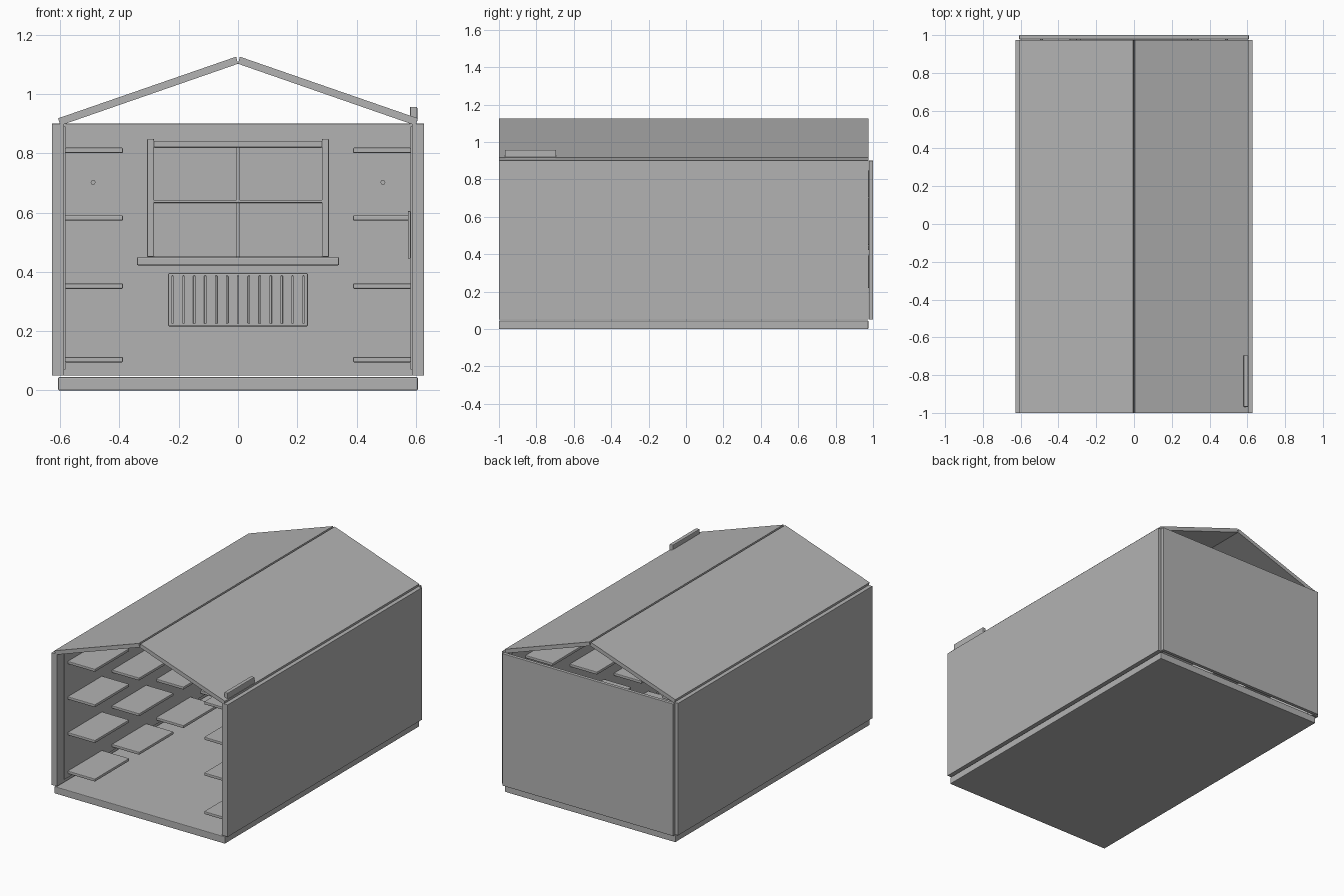
import bpy
import bmesh
from math import radians
from mathutils import Matrix

cube = bpy.data.objects.get("Cube")
if cube:
    bpy.data.objects.remove(cube)

# Single plain grey used everywhere
grey = bpy.data.materials.new("plain grey")
grey.use_nodes = True
colour = (0.45, 0.45, 0.45, 1)
grey.diffuse_color = colour
grey.node_tree.nodes["Principled BSDF"].inputs["Base Color"].default_value = colour


def finish(bm, name, bevel=0):
    bmesh.ops.recalc_face_normals(bm, faces=bm.faces)
    mesh = bpy.data.meshes.new(name)
    bm.to_mesh(mesh)
    bm.free()
    mesh.materials.append(grey)
    obj = bpy.data.objects.new(name, mesh)
    bpy.context.collection.objects.link(obj)
    if bevel:
        mod = obj.modifiers.new("soft edges", "BEVEL")
        mod.width = bevel
        mod.segments = 2
    return obj


def box(name, xs, ys, zs, bevel=0):
    """Box between the given limits on each axis."""
    bm = bmesh.new()
    bmesh.ops.create_cube(bm, size=1)
    spans = (xs, ys, zs)
    for v in bm.verts:
        v.co = [(a + b) / 2 + c * abs(b - a) for c, (a, b) in zip(v.co, spans)]
    return finish(bm, name, bevel)


def prism(name, profile, y0, y1):
    """Extrude an x-z profile along y."""
    bm = bmesh.new()
    face = bm.faces.new([bm.verts.new((x, y0, z)) for x, z in profile])
    new = bmesh.ops.extrude_face_region(bm, geom=[face])["geom"]
    verts = [g for g in new if isinstance(g, bmesh.types.BMVert)]
    bmesh.ops.translate(bm, verts=verts, vec=(0, y1 - y0, 0))
    return finish(bm, name)


FRONT, REAR = -1.0, 0.975
INNER = 0.978

# Floor and back wall
box("floor", (-0.607, 0.607), (FRONT, REAR), (0, 0.045), 0.004)
box("back_wall", (-0.608, 0.608), (INNER, 1), (0.05, 0.9), 0.002)

# Mirrored walls, linings, roof slopes, shelves and hooks
for side, s in (("left", 1), ("right", -1)):
    box(side + "_wall", (s * 0.587, s * 0.627), (FRONT, REAR), (0.05, 0.9), 0.001)
    box(side + "_lining", (s * 0.582, s * 0.588), (-0.93, 0.93), (0.07, 0.89))
    prism(side + "_roof", [(0, 1.102), (s * 0.006, 1.126),
                           (s * 0.607, 0.918), (s * 0.599, 0.894)], FRONT, REAR)
    for row, z in enumerate((0.095, 0.343, 0.573, 0.801)):
        for col in range(4):
            y = -0.9 + 0.45 * col
            box(f"{side}_shelf_{row}_{col}", (s * 0.388, s * 0.584),
                (y, y + 0.35), (z, z + 0.018), 0.004)
    bm = bmesh.new()
    bmesh.ops.create_cone(bm, cap_ends=True, segments=16, radius1=0.008,
                          radius2=0.008, depth=0.03,
                          matrix=Matrix.Translation((s * 0.489, 0.965, 0.702))
                          @ Matrix.Rotation(radians(90), 4, "X"))
    finish(bm, side + "_hook")
    # Window side posts
    box(side + "_window_post", (s * 0.283, s * 0.307), (0.95, INNER), (0.45, 0.849), 0.004)

# Window rails, bars, pane and sill on the inside of the back wall
box("window_top_rail", (-0.284, 0.284), (0.955, INNER), (0.82, 0.842), 0.003)
box("window_pane", (-0.284, 0.284), (0.972, INNER), (0.45, 0.82))
box("window_upright_bar", (-0.005, 0.005), (0.958, INNER), (0.45, 0.828), 0.002)
box("window_cross_bar", (-0.291, 0.291), (0.956, INNER), (0.633, 0.643), 0.002)
box("window_sill", (-0.341, 0.341), (0.925, INNER), (0.422, 0.449), 0.004)

# Radiator with upright fins
box("radiator", (-0.236, 0.236), (0.945, INNER), (0.216, 0.396), 0.005)
for i in range(13):
    x = (i - 6) * 0.0368
    box(f"radiator_fin_{i}", (x - 0.004, x + 0.004), (0.938, 0.948), (0.225, 0.387), 0.002)

# Small fitting inside the left wall and strip lamp on the roof edge
box("wall_fitting", (0.573, 0.583), (-0.97, -0.93), (0.445, 0.605), 0.002)
box("roof_strip_lamp", (0.58, 0.605), (-0.968, -0.695), (0.905, 0.957), 0.004)
